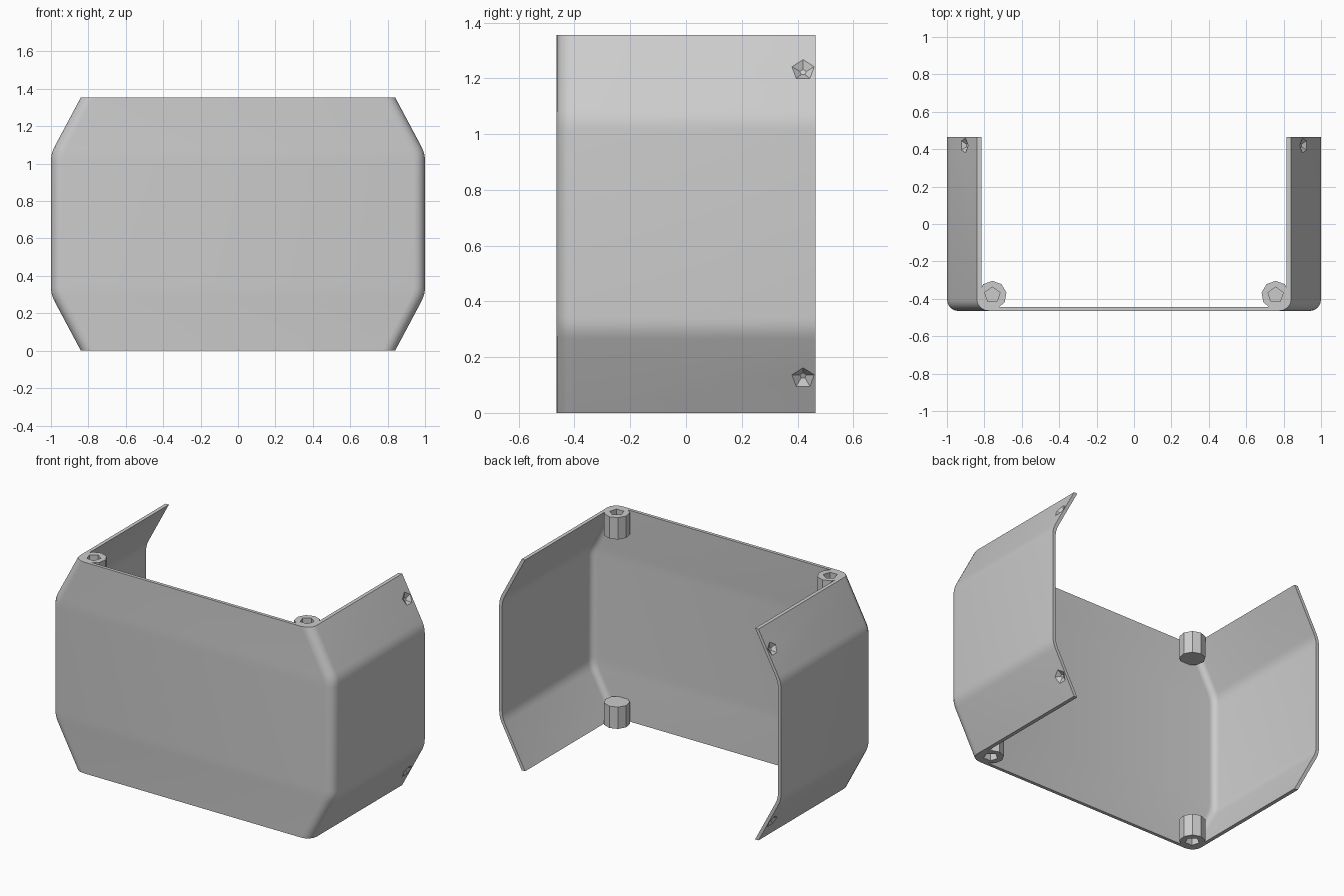
import bpy, math
from mathutils import Vector

if "Cube" in bpy.data.objects:
    bpy.data.objects.remove(bpy.data.objects["Cube"])

H, BACK, FRONT = 1.355, 0.465, -0.465
THICK, ROUND = 0.021, 0.06
NX, NZ = 0.882, 0.471          # normal of the slanted wall


def outline(d):
    """Half outline in (x, z), from bottom to top, inset by d, with eased bends."""
    x0 = 0.84 - d / NX
    xc, zc = 1 - d, 0.3 + 0.25 * d
    corner, foot = Vector((xc, zc)), Vector((x0, 0))
    a = corner + (foot - corner).normalized() * 0.04
    b = corner + Vector((0, 0.04))
    low = [foot]
    for i in range(5):
        t = i / 4
        low.append(a * (1 - t) ** 2 + corner * 2 * t * (1 - t) + b * t * t)
    return [(p.x, p.y) for p in low] + [(p.x, H - p.y) for p in reversed(low)]


def stations(t):
    """(y, inset) from the back edge round the front fillet, at wall depth t."""
    r = ROUND - t
    pts = [(BACK, t)]
    for i in range(5):
        a = i / 4 * math.pi / 2
        pts.append((FRONT + ROUND - r * math.sin(a), ROUND - r * math.cos(a)))
    return pts


def make(name, verts, faces):
    me = bpy.data.meshes.new(name)
    me.from_pydata(verts, [], faces)
    ob = bpy.data.objects.new(name, me)
    bpy.context.collection.objects.link(ob)
    return ob


def cut(ob, cutter):
    cutter.hide_render = True
    m = ob.modifiers.new("cut", "BOOLEAN")
    m.operation, m.solver, m.object = "DIFFERENCE", "EXACT", cutter
    bpy.context.view_layer.objects.active = ob
    bpy.ops.object.modifier_apply(modifier=m.name)
    bpy.data.objects.remove(cutter)


# Wrap-around shell: outer and inner skins as columns, closed at all rims
verts, faces = [], []
skins = []
for t in (0, THICK):
    st = stations(t)
    cols = [(1, s) for s in st] + [(-1, s) for s in reversed(st)]
    skin = []
    for side, (y, d) in cols:
        col = []
        for x, z in outline(d):
            col.append(len(verts))
            verts.append((side * x, y, z))
        skin.append(col)
    skins.append(skin)
outer, inner = skins
n, rows = len(outer), len(outer[0])
for i in range(n - 1):
    o, p, q, r = outer[i], outer[i + 1], inner[i], inner[i + 1]
    for j in range(rows - 1):
        faces.append((o[j], o[j + 1], p[j + 1], p[j]))
        faces.append((q[j], r[j], r[j + 1], q[j + 1]))
    faces.append((o[0], p[0], r[0], q[0]))
    faces.append((o[-1], q[-1], r[-1], p[-1]))
for j in range(rows - 1):
    faces.append((outer[0][j + 1], outer[0][j], inner[0][j], inner[0][j + 1]))
    faces.append((outer[-1][j], outer[-1][j + 1], inner[-1][j + 1], inner[-1][j]))
shell = make("cover_shell", verts, faces)
bpy.context.view_layer.objects.active = shell
shell.select_set(True)
bpy.ops.object.mode_set(mode="EDIT")
bpy.ops.mesh.select_all(action="SELECT")
bpy.ops.mesh.normals_make_consistent(inside=False)
bpy.ops.object.mode_set(mode="OBJECT")

for side in (1, -1):
    for top in (False, True):
        # Shallow faceted screw dimple in the slanted wall
        nrm = Vector((side * NX, 0, NZ if top else -NZ))
        z = 0.125
        p = Vector((side * (0.84 + z * 0.16 / 0.3), 0.42, H - z if top else z))
        bpy.ops.mesh.primitive_cone_add(
            vertices=5, radius1=0.047, radius2=0.012, depth=0.021,
            location=p - nrm * 0.0075, rotation=(-nrm).to_track_quat("Z", "Y").to_euler())
        cut(shell, bpy.context.object)

        # Screw boss with a blind five-sided hole
        h = 0.14
        bz = H - h / 2 if top else h / 2
        bpy.ops.mesh.primitive_cylinder_add(
            vertices=9, radius=0.076, depth=h, location=(side * 0.757, -0.38, bz))
        boss = bpy.context.object
        boss.name = "screw_boss"
        bpy.ops.mesh.primitive_cylinder_add(
            vertices=5, radius=0.043, depth=0.2, location=(side * 0.757, -0.38, H if top else 0))
        cut(boss, bpy.context.object)

# Smooth the bends, keep the rims crisp
bpy.ops.object.select_all(action="DESELECT")
shell.select_set(True)
bpy.context.view_layer.objects.active = shell
bpy.ops.object.shade_smooth_by_angle(angle=math.radians(25))
